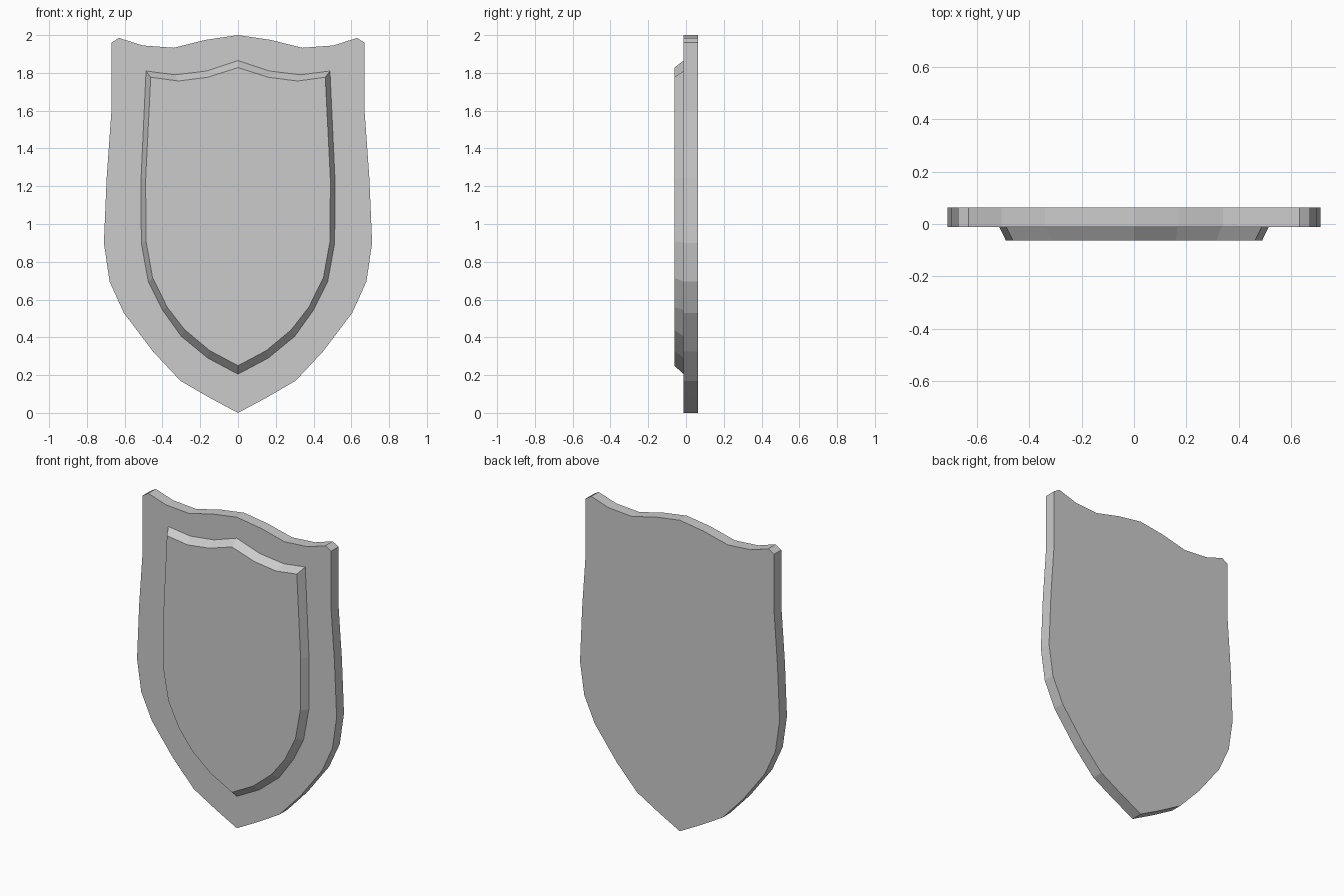
import bpy
import bmesh

if "Cube" in bpy.data.objects:
    bpy.data.objects.remove(bpy.data.objects["Cube"], do_unlink=True)

# One plain grey material
grey = bpy.data.materials.new("plain grey")
grey.use_nodes = True
colour = (0.6, 0.6, 0.6, 1)
grey.diffuse_color = colour
grey.node_tree.nodes["Principled BSDF"].inputs["Base Color"].default_value = colour


def mirrored(half):
    """Full outline from a half that starts and ends on the centre line."""
    return half + [(-x, z) for x, z in half[-2:0:-1]]


def loft(name, front, y_front, back, y_back):
    """Solid between two matching outlines."""
    bm = bmesh.new()
    a = [bm.verts.new((x, y_front, z)) for x, z in mirrored(front)]
    b = [bm.verts.new((x, y_back, z)) for x, z in mirrored(back)]
    bm.faces.new(a)
    bm.faces.new(b[::-1])
    for i in range(len(a)):
        bm.faces.new((a[i - 1], b[i - 1], b[i], a[i]))
    bmesh.ops.recalc_face_normals(bm, faces=bm.faces)
    mesh = bpy.data.meshes.new(name)
    bm.to_mesh(mesh)
    bm.free()
    mesh.materials.append(grey)
    obj = bpy.data.objects.new(name, mesh)
    bpy.context.collection.objects.link(obj)
    return obj


# Outlines, right half, from the bottom tip up to the top centre
plate = [(0, 0), (.15, .08), (.305, .17), (.45, .325), (.605, .53), (.68, .695),
         (.71, .90), (.695, 1.25), (.67, 1.6), (.67, 1.96), (.63, 1.985),
         (.505, 1.945), (.34, 1.933), (.17, 1.975), (0, 2)]
panel_base = [(0, .205), (.16, .29), (.3, .405), (.4, .545), (.475, .695),
              (.512, .90), (.513, 1.245), (.487, 1.81), (.333, 1.79),
              (.165, 1.81), (0, 1.865)]
panel_face = [(0, .25), (.15, .33), (.282, .44), (.375, .56), (.452, .715),
              (.487, .91), (.489, 1.235), (.462, 1.777), (.315, 1.757),
              (.16, 1.777), (0, 1.828)]

# Shield body and the bevelled raised panel on its front
loft("shield_plate", plate, -.012, plate, .063)
loft("raised_panel", panel_face, -.062, panel_base, -.012)
